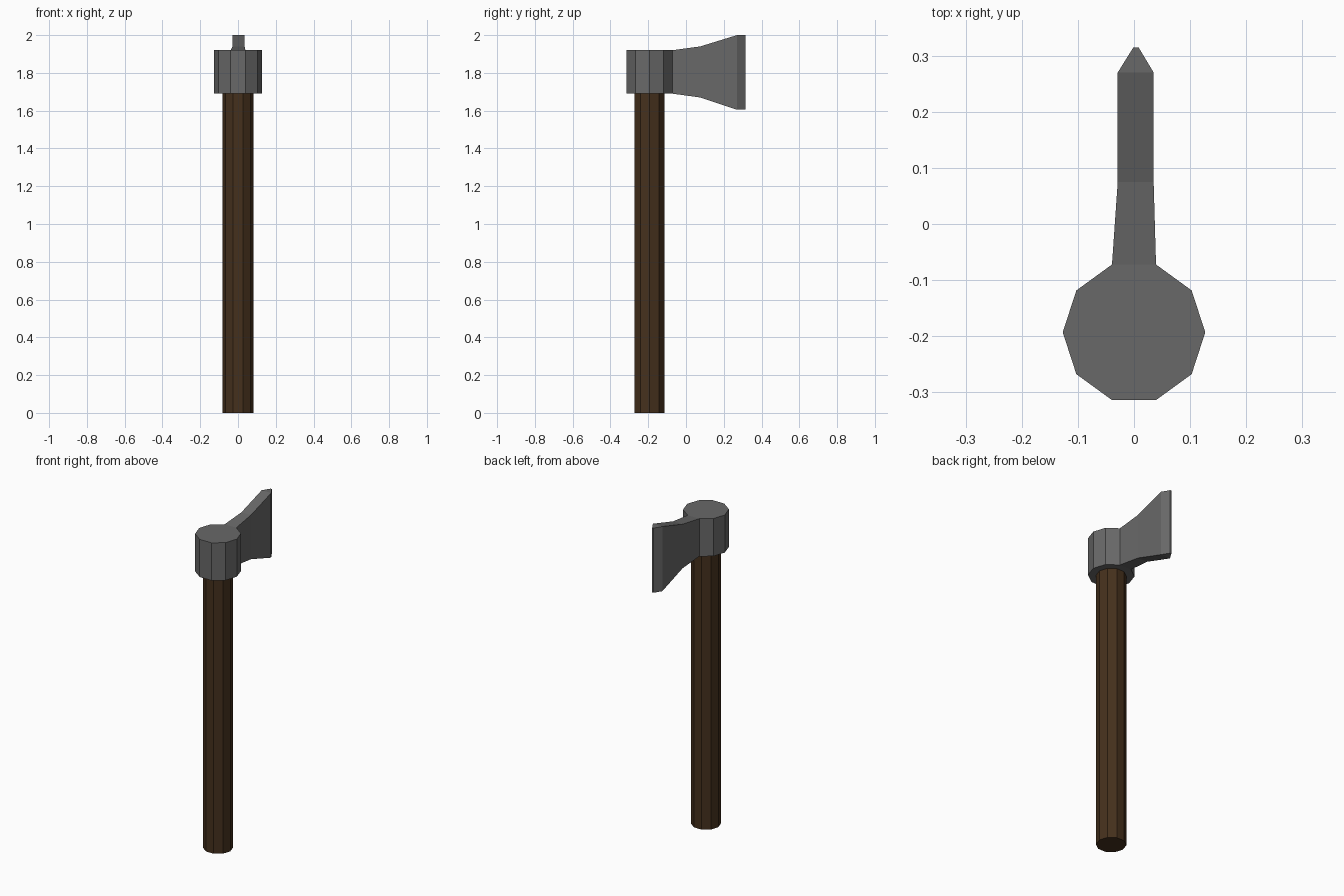
import bpy, bmesh
from math import radians
from mathutils import Matrix, Vector

if "Cube" in bpy.data.objects:
    bpy.data.objects.remove(bpy.data.objects["Cube"])

AXIS_Y = -0.193  # handle and socket share this axis


def decagon_prism(radius, z0, z1):
    bm = bmesh.new()
    place = Matrix.Translation((0, AXIS_Y, (z0 + z1) / 2)) @ Matrix.Rotation(radians(18), 4, 'Z')
    bmesh.ops.create_cone(bm, cap_ends=True, segments=10, radius1=radius,
                          radius2=radius, depth=z1 - z0, matrix=place)
    return bm


def finish(bm, name, color):
    bmesh.ops.recalc_face_normals(bm, faces=bm.faces[:])
    mesh = bpy.data.meshes.new(name)
    bm.to_mesh(mesh)
    bm.free()
    obj = bpy.data.objects.new(name, mesh)
    bpy.context.collection.objects.link(obj)
    mat = bpy.data.materials.new(name + "_material")
    mat.diffuse_color = (*color, 1)
    mat.use_nodes = True
    mat.node_tree.nodes["Principled BSDF"].inputs["Base Color"].default_value = mat.diffuse_color
    mesh.materials.append(mat)


# Wooden handle
finish(decagon_prism(0.083, 0, 1.70), "handle", (0.06, 0.03, 0.012))

# Axe head: socket with the blade extruded from its back facet
bm = decagon_prism(0.127, 1.69, 1.92)
bm.normal_update()
face = max(bm.faces, key=lambda f: f.normal.dot(Vector((0, 1, 0))))

# Blade sections: y, x min, x max, z min, z max
for y, x0, x1, z0, z1 in [(0.075, -0.029, 0.035, 1.67, 1.94),
                          (0.27, -0.029, 0.035, 1.605, 2.0),
                          (0.315, -0.001, 0.008, 1.605, 2.0)]:
    face = bmesh.ops.extrude_discrete_faces(bm, faces=[face])["faces"][0]
    mid = face.calc_center_median()
    for v in face.verts:
        v.co = (x0 if v.co.x < mid.x else x1, y, z0 if v.co.z < mid.z else z1)
finish(bm, "axe_head", (0.14, 0.14, 0.14))
